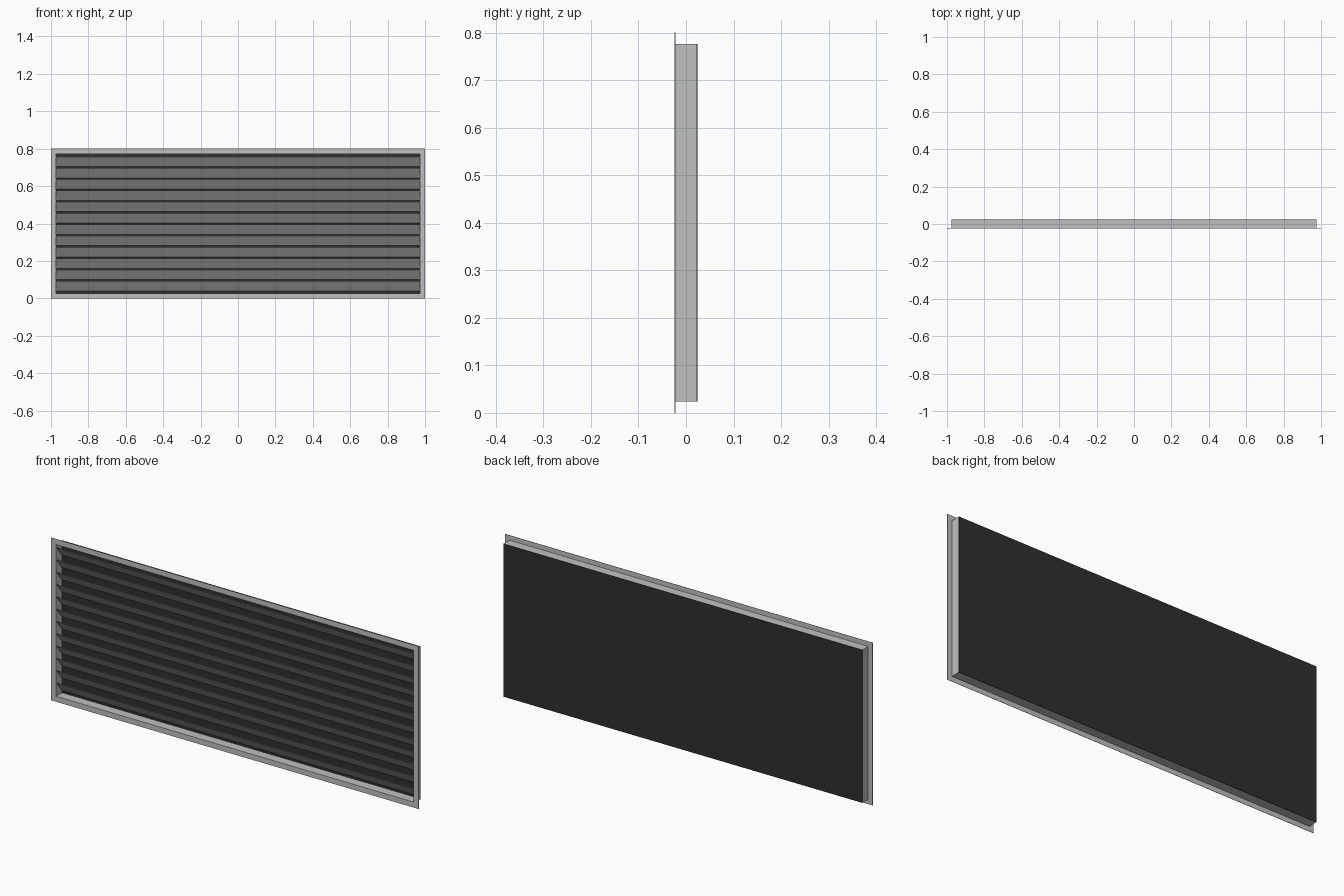
import bpy, bmesh
from mathutils import Vector

cube = bpy.data.objects.get("Cube")
if cube:
    bpy.data.objects.remove(cube, do_unlink=True)

MID_Z = 0.4
FRONT, BACK = -0.024, 0.024
BODY_X, BODY_Z = 0.976, 0.376      # half sizes of the rear body
WALL = 0.003


def material(name, colour):
    mat = bpy.data.materials.new(name)
    mat.use_nodes = True
    rgba = (*colour, 1)
    mat.diffuse_color = rgba
    mat.node_tree.nodes["Principled BSDF"].inputs["Base Color"].default_value = rgba
    return mat


def finish(name, bm, mat):
    bmesh.ops.recalc_face_normals(bm, faces=bm.faces)
    mesh = bpy.data.meshes.new(name)
    bm.to_mesh(mesh)
    bm.free()
    mesh.materials.append(mat)
    obj = bpy.data.objects.new(name, mesh)
    bpy.context.collection.objects.link(obj)
    return obj


def extrude(bm, faces, offset):
    result = bmesh.ops.extrude_face_region(bm, geom=faces)
    verts = [v for v in result["geom"] if isinstance(v, bmesh.types.BMVert)]
    bmesh.ops.translate(bm, verts=verts, vec=Vector(offset))


def rectangle(bm, hx, hz, y):
    return [bm.verts.new((sx * hx, y, MID_Z + sz * hz))
            for sx, sz in ((-1, -1), (1, -1), (1, 1), (-1, 1))]


def ring(name, hx, hz, border, y0, y1, mat):
    """Rectangular frame with an open middle."""
    bm = bmesh.new()
    outer = rectangle(bm, hx, hz, y0)
    inner = rectangle(bm, hx - border, hz - border, y0)
    faces = []
    for i in range(4):
        j = (i + 1) % 4
        faces.append(bm.faces.new((outer[i], outer[j], inner[j], inner[i])))
    extrude(bm, faces, (0, y1 - y0, 0))
    return finish(name, bm, mat)


light_grey = material("light grey metal", (0.52, 0.53, 0.52))
charcoal = material("charcoal", (0.028, 0.028, 0.028))

# Front flange and the shallow body behind it
ring("front_flange", 1.0, 0.4, 1.0 - BODY_X + WALL, FRONT, FRONT + 0.0015, light_grey)
ring("body_walls", BODY_X, BODY_Z, WALL, FRONT + 0.0015, BACK - 0.002, light_grey)

# Dark plate closing the rear
bm = bmesh.new()
extrude(bm, [bm.faces.new(rectangle(bm, BODY_X, BODY_Z, BACK - 0.002))], (0, 0.002, 0))
finish("back_plate", bm, charcoal)

# Sloping slats: high at the front, low at the back
COUNT, PITCH, RISE, THICK = 12, 0.0605, 0.0535, 0.0015
half_x = BODY_X - WALL
for i in range(COUNT):
    z = MID_Z - 0.001 + (i - (COUNT - 1) / 2) * PITCH
    y0, y1 = FRONT + 0.002, BACK - 0.003
    section = ((y0, z + RISE / 2), (y0 + THICK, z + RISE / 2),
               (y1, z - RISE / 2 + THICK), (y1, z - RISE / 2),
               (y1 - THICK, z - RISE / 2), (y0, z + RISE / 2 - THICK))
    bm = bmesh.new()
    face = bm.faces.new([bm.verts.new((-half_x, y, h)) for y, h in section])
    extrude(bm, [face], (2 * half_x, 0, 0))
    finish(f"slat_{i + 1}", bm, light_grey)
